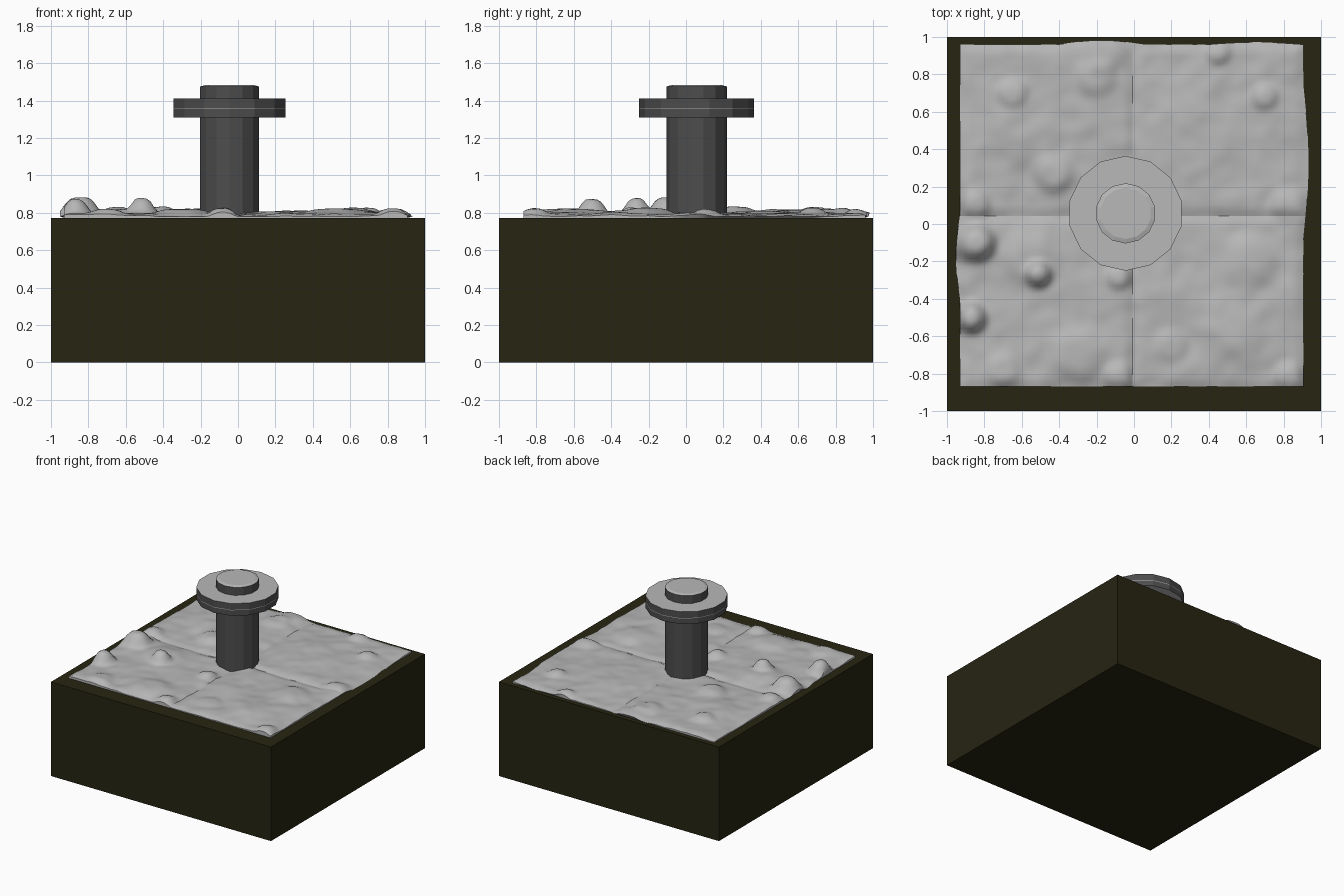
import bpy, bmesh, math
from mathutils import Vector, noise

if "Cube" in bpy.data.objects:
    bpy.data.objects.remove(bpy.data.objects["Cube"])


def material(name, rgb):
    m = bpy.data.materials.new(name)
    m.diffuse_color = (*rgb, 1)
    m.use_nodes = True
    m.node_tree.nodes["Principled BSDF"].inputs["Base Color"].default_value = m.diffuse_color
    return m


EARTH = material("dark earth", (0.019, 0.018, 0.006))
RUBBLE = material("pale grey", (0.48, 0.48, 0.48))
METAL = material("dark metal", (0.075, 0.075, 0.075))
TOP = 0.773            # top of the base block
CX, CY = -0.045, 0.057  # pipe axis


def finish(name, bm, *mats):
    bmesh.ops.recalc_face_normals(bm, faces=bm.faces)
    me = bpy.data.meshes.new(name)
    bm.to_mesh(me)
    bm.free()
    for m in mats:
        me.materials.append(m)
    ob = bpy.data.objects.new(name, me)
    bpy.context.collection.objects.link(ob)
    return ob


# Base block
bm = bmesh.new()
bmesh.ops.create_cube(bm, size=1)
for v in bm.verts:
    v.co = Vector((v.co.x * 2, v.co.y * 2, (v.co.z + 0.5) * TOP))
finish("base_block", bm, EARTH)

# Rubble mounds: x, y, radius, height
MOUNDS = [
    (-0.84, -0.10, 0.085, 0.085), (-0.87, -0.50, 0.070, 0.075),
    (-0.51, -0.27, 0.060, 0.060), (-0.55, -0.18, 0.140, 0.025),
    (-0.08, -0.28, 0.060, 0.030), (-0.30, -0.70, 0.120, 0.025),
    (-0.70, -0.78, 0.080, 0.025), (-0.08, -0.82, 0.070, 0.030),
    (0.62, -0.20, 0.120, 0.028), (0.55, -0.52, 0.200, 0.020),
    (0.20, -0.65, 0.080, 0.018), (0.83, -0.82, 0.070, 0.035),
    (0.70, 0.68, 0.060, 0.030), (0.45, 0.92, 0.060, 0.030),
    (0.82, 0.10, 0.080, 0.025), (0.35, 0.45, 0.200, 0.015),
    (-0.65, 0.70, 0.070, 0.028), (-0.20, 0.78, 0.090, 0.025),
    (-0.43, 0.27, 0.090, 0.035), (-0.85, 0.10, 0.070, 0.030),
    (-0.60, 0.50, 0.170, 0.018), (-0.15, 0.92, 0.100, 0.022),
]


def height(x, y, edge):
    z = 0.022 + 0.012 * noise.noise(Vector((x * 4, y * 4, 3.1)))
    z += 0.007 * noise.noise(Vector((x * 11, y * 11, 7.7)))
    for mx, my, r, h in MOUNDS:
        d = ((x - mx) ** 2 + (y - my) ** 2) / (r * r)
        z += h * math.exp(-d * d * 0.8)
    # sink towards the tile borders
    return TOP + max(0.006, z - 0.013 * math.exp(-(edge / 0.025) ** 2))


def swell(t, a, b):
    return math.sin(math.pi * (t - a) / (b - a)) if a < t < b else 0


# Four rubble tiles meeting in a cross-shaped seam
N = 44
X0, XM, X1 = -0.93, -0.008, 0.905
Y0, YM, Y1 = -0.87, 0.043, 0.96
for name, xa, xb, ya, yb in (
        ("rubble_front_left", X0, XM, Y0, YM), ("rubble_front_right", XM, X1, Y0, YM),
        ("rubble_back_left", X0, XM, YM, Y1), ("rubble_back_right", XM, X1, YM, Y1)):
    bm = bmesh.new()
    bmesh.ops.create_grid(bm, x_segments=N, y_segments=N, size=0.5)
    for v in bm.verts:
        v.co = Vector((xa + (v.co.x + 0.5) * (xb - xa), ya + (v.co.y + 0.5) * (yb - ya), TOP))
    # skirt down to the block
    border = [e for e in bm.edges if e.is_boundary]
    top_verts = list(bm.verts)
    ext = bmesh.ops.extrude_edge_only(bm, edges=border)["geom"]
    for v in top_verts:
        x, y = v.co.x, v.co.y
        v.co.z = height(x, y, min(x - xa, xb - x, y - ya, yb - y))
        # ragged overhang on the outer rim
        rim = lambda d: max(0, 1 - d / 0.08)
        v.co.x += rim(X1 - x) * 0.028 * swell(y, -0.1, 0.75)
        v.co.x -= rim(x - X0) * 0.022 * swell(y, -0.4, 0.05)
        v.co.y += rim(Y1 - y) * (0.022 * swell(x, -0.4, 0.05) + 0.012 * swell(x, 0.4, 0.9))
    ob = finish(name, bm, RUBBLE)
    # the open sheet must face upward
    me = ob.data
    if sum(p.normal.z for p in me.polygons) < 0:
        me.flip_normals()
    bpy.ops.object.select_all(action='DESELECT')
    ob.select_set(True)
    bpy.context.view_layer.objects.active = ob
    bpy.ops.object.shade_smooth_by_angle(angle=math.radians(40))


# Turned 14-sided parts, dark walls and pale end faces
def lathe(name, profile, all_pale=False):
    n = 14
    bm = bmesh.new()
    rings = [[bm.verts.new((CX + r * math.sin(2 * math.pi * i / n),
                            CY + r * math.cos(2 * math.pi * i / n), z))
              for i in range(n)] for r, z in profile]
    for a, b in zip(rings, rings[1:]):
        for i in range(n):
            j = (i + 1) % n
            bm.faces.new((a[i], a[j], b[j], b[i]))
    bm.faces.new(rings[0])
    bm.faces.new(rings[-1])
    bm.normal_update()
    for f in bm.faces:
        f.material_index = 1 if all_pale or abs(f.normal.z) > 0.5 else 0
    finish(name, bm, METAL, RUBBLE)


lathe("pipe", [(0.161, TOP), (0.161, 1.475), (0.137, 1.482)])
lathe("lower_flange", [(0.307, 1.31), (0.307, 1.354)])
lathe("flange_gasket", [(0.307, 1.354), (0.307, 1.358)], True)
lathe("upper_flange", [(0.307, 1.358), (0.307, 1.41)])
